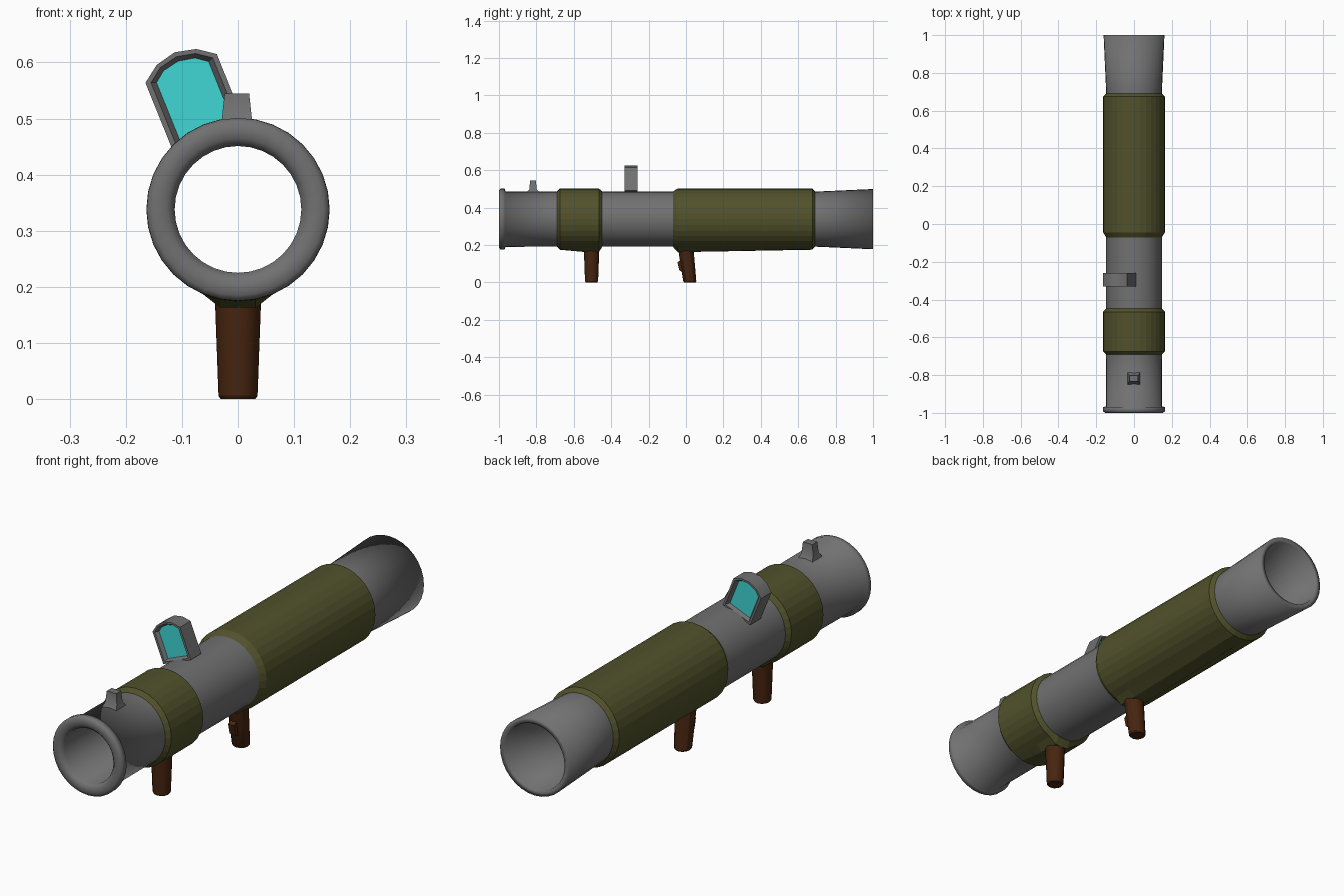
import bpy, bmesh, math
from mathutils import Matrix, Vector

if "Cube" in bpy.data.objects:
    bpy.data.objects.remove(bpy.data.objects["Cube"])

AXIS_Z = 0.338
SEGS = 32


def material(name, rgb):
    m = bpy.data.materials.new(name)
    m.diffuse_color = (*rgb, 1)
    m.use_nodes = True
    m.node_tree.nodes["Principled BSDF"].inputs["Base Color"].default_value = m.diffuse_color
    return m


GRAY = material("gray metal", (0.165, 0.165, 0.165))
OLIVE = material("olive sleeve", (0.083, 0.083, 0.025))
BROWN = material("dark brown grip", (0.062, 0.018, 0.005))
CYAN = material("cyan glass", (0.05, 0.68, 0.66))


def finish(name, bm, mats, smooth=None):
    bmesh.ops.recalc_face_normals(bm, faces=bm.faces)
    me = bpy.data.meshes.new(name)
    bm.to_mesh(me)
    bm.free()
    ob = bpy.data.objects.new(name, me)
    bpy.context.collection.objects.link(ob)
    for m in mats:
        me.materials.append(m)
    if smooth is not None:
        bpy.ops.object.select_all(action='DESELECT')
        ob.select_set(True)
        bpy.context.view_layer.objects.active = ob
        bpy.ops.object.shade_smooth_by_angle(angle=math.radians(smooth))
    return ob


def loft(bm, rings, closed=False, caps=True):
    """Skin a list of point rings with quads."""
    vs = [[bm.verts.new(p) for p in r] for r in rings]
    n = len(vs[0])
    pairs = list(zip(vs, vs[1:])) + ([(vs[-1], vs[0])] if closed else [])
    for a, b in pairs:
        for i in range(n):
            j = (i + 1) % n
            bm.faces.new((a[i], a[j], b[j], b[i]))
    if caps and not closed:
        bm.faces.new(vs[0])
        bm.faces.new(vs[-1])
    return vs


def y_ring(y, r):
    return [Vector((r * math.sin(2 * math.pi * i / SEGS), y,
                    AXIS_Z - r * math.cos(2 * math.pi * i / SEGS))) for i in range(SEGS)]


# Hollow barrel: lip at the front, flare at the back, softly shaded all over
profile = [(-0.985, 0.113), (-1.0, 0.127), (-1.0, 0.153), (-0.992, 0.163), (-0.97, 0.163),
           (-0.965, 0.148), (-0.69, 0.147), (-0.45, 0.147), (-0.07, 0.147), (0.69, 0.147),
           (1.0, 0.161), (1.0, 0.138), (0.69, 0.113)]
bm = bmesh.new()
loft(bm, [y_ring(y, r) for y, r in profile], closed=True)
finish("barrel", bm, [GRAY], smooth=180)


# Olive sleeves, with the underside pulled down to a flat where the grip joins
def sleeve(name, rings, pad):
    bm = bmesh.new()
    pts = []
    for y, r in rings:
        ring = y_ring(y, r)
        if pad[0] <= y <= pad[1]:
            for p in ring:
                if abs(p.x) < 0.04 and p.z < AXIS_Z:
                    p.z = 0.163
        pts.append(ring)
    loft(bm, pts, caps=False)
    finish(name, bm, [OLIVE])


R = 0.1635
sleeve("front_sleeve", [(-0.692, 0.146), (-0.675, R), (-0.55, R), (-0.465, R), (-0.447, 0.146)],
       (-0.56, -0.46))
sleeve("rear_sleeve", [(-0.072, 0.146), (-0.045, R), (0.045, R), (0.675, R), (0.692, 0.146)],
       (-0.05, 0.05))


# Round tapered grips
def grip(name, y_top, y_bottom):
    def ring(y, z, r):
        return [(r * math.cos(math.pi * i / 6), y + r * math.sin(math.pi * i / 6), z)
                for i in range(12)]
    k = (y_bottom - y_top) / 0.17
    bm = bmesh.new()
    loft(bm, [ring(y_bottom, 0.0, 0.031), ring(y_bottom - k * 0.006, 0.006, 0.035),
              ring(y_top, 0.17, 0.041)])
    finish(name, bm, [BROWN], smooth=30)


grip("front_grip", -0.505, -0.505)
grip("rear_grip", 0.0, 0.021)

# Trigger on the front of the rear grip
bm = bmesh.new()
loft(bm, [[(-0.014, y0, z0), (0.014, y0, z0), (0.014, y1, z1), (-0.014, y1, z1)]
          for y0, z0, y1, z1 in [(-0.01, 0.05, -0.02, 0.125), (-0.036, 0.065, -0.046, 0.108)]])
finish("trigger", bm, [BROWN])

# Front sight post with a flared foot
bm = bmesh.new()
loft(bm, [[(sx * hx - 0.002, -0.818 + sy * hy, z) for sx, sy in
           [(-1, -1), (1, -1), (1, 1), (-1, 1)]]
          for hx, hy, z in [(0.036, 0.04, 0.472), (0.027, 0.019, 0.499), (0.022, 0.016, 0.545)]])
finish("front_sight_post", bm, [GRAY], smooth=40)

# Tilted rear sight: arched frame with recessed glass on both sides
outline = [(-0.0685, 0.271), (-0.038, 0.293), (0, 0.302), (0.038, 0.293), (0.0685, 0.271),
           (0.0685, 0.138), (-0.0685, 0.138)]
inner = [(-0.050, 0.264), (-0.030, 0.279), (0, 0.285), (0.030, 0.279), (0.050, 0.264),
         (0.050, 0.153), (-0.050, 0.153)]
rim = [((a + c) / 2, (b + d) / 2) for (a, b), (c, d) in zip(outline, inner)]
bm = bmesh.new()
layers = [(inner, -0.02), (rim, -0.035), (outline, -0.035),
          (outline, 0.035), (rim, 0.035), (inner, 0.02)]
loft(bm, [[(u, y, v) for u, v in pts] for pts, y in layers])
for f in bm.faces:
    if len(f.verts) == 7:
        f.material_index = 1
bm.transform(Matrix.Translation((0, -0.295, AXIS_Z)) @ Matrix.Rotation(math.radians(-22), 4, 'Y'))
finish("rear_sight", bm, [GRAY, CYAN], smooth=40)
